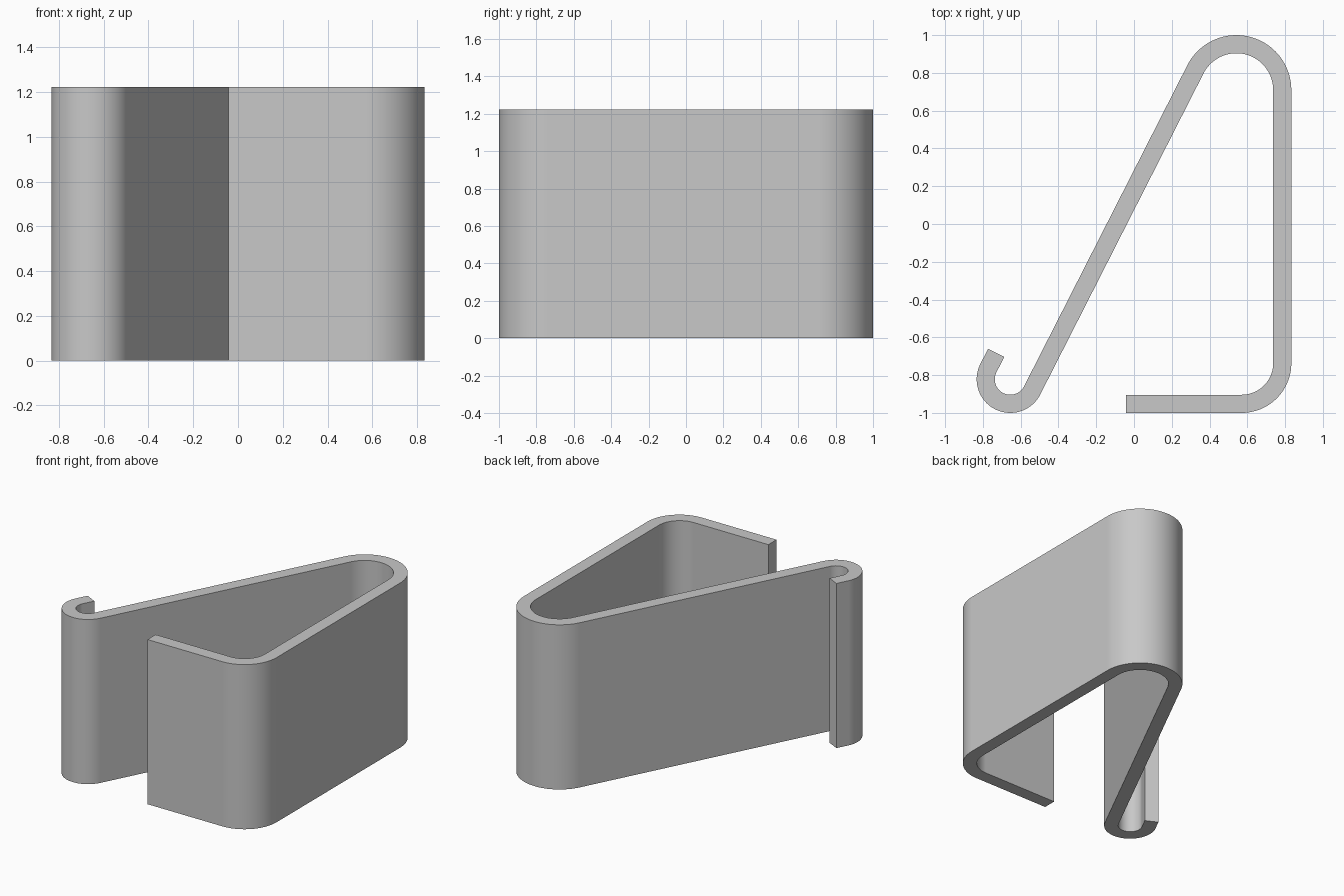
import bpy
import bmesh
from math import cos, sin, radians, degrees, atan2, asin, hypot
from mathutils import Vector

cube = bpy.data.objects.get("Cube")
if cube:
    bpy.data.objects.remove(cube, do_unlink=True)

HEIGHT = 1.222
HALF = 0.048          # half the strip thickness
STEP = 4              # degrees per arc segment

# Bend centres and centreline radii
corner_c, corner_r = Vector((0.57, -0.737)), 0.215
crown_c, crown_r = Vector((0.542, 0.709)), 0.243
hook_c, hook_r = Vector((-0.655, -0.822)), 0.130

# Slope of the long arm, tangent to crown and hook on opposite sides
d = crown_c - hook_c
slope = degrees(atan2(d.y, d.x) + asin((crown_r + hook_r) / hypot(d.x, d.y)))


def polar(angle):
    return Vector((cos(radians(angle)), sin(radians(angle))))


def arc(centre, radius, start, end):
    """Centreline points with left-hand normals along one bend."""
    n = max(2, round(abs(end - start) / STEP))
    side = -1 if end > start else 1
    dirs = [polar(start + (end - start) * i / n) for i in range(n + 1)]
    return [(centre + v * radius, v * side) for v in dirs]


# Path: front lip, corner, side wall, crown, long arm, hook, hook tip
path = [(Vector((-0.043, -1 + HALF)), Vector((0, 1)))]
path += arc(corner_c, corner_r, -90, 0)
path += arc(crown_c, crown_r, 0, slope + 90)
path += arc(hook_c, hook_r, slope - 90, slope - 270)
tip, normal = path[-1]
path.append((tip + polar(slope) * 0.091, normal))

# Sweep the rectangular strip section along the path
bm = bmesh.new()
rings = []
for p, n in path:
    a, b = p + n * HALF, p - n * HALF
    rings.append([bm.verts.new((q.x, q.y, z))
                  for q, z in ((a, 0), (b, 0), (b, HEIGHT), (a, HEIGHT))])
for r, s in zip(rings, rings[1:]):
    for i in range(4):
        j = (i + 1) % 4
        bm.faces.new((r[i], r[j], s[j], s[i]))
bm.faces.new(rings[0])
bm.faces.new(rings[-1])
bmesh.ops.recalc_face_normals(bm, faces=bm.faces[:])

mesh = bpy.data.meshes.new("bent_strip_clip")
bm.to_mesh(mesh)
bm.free()
clip = bpy.data.objects.new("bent_strip_clip", mesh)
bpy.context.collection.objects.link(clip)

# Plain grey material
grey = bpy.data.materials.new("light_grey")
grey.use_nodes = True
colour = (0.58, 0.58, 0.58, 1)
grey.diffuse_color = colour
for node in grey.node_tree.nodes:
    if node.type == 'BSDF_PRINCIPLED':
        node.inputs["Base Color"].default_value = colour
mesh.materials.append(grey)

# Smooth bends, crisp strip edges, flat walls
bpy.ops.object.select_all(action='DESELECT')
clip.select_set(True)
bpy.context.view_layer.objects.active = clip
bpy.ops.object.shade_smooth_by_angle(angle=radians(30))
weighted = clip.modifiers.new("flat_walls", 'WEIGHTED_NORMAL')
weighted.keep_sharp = True
